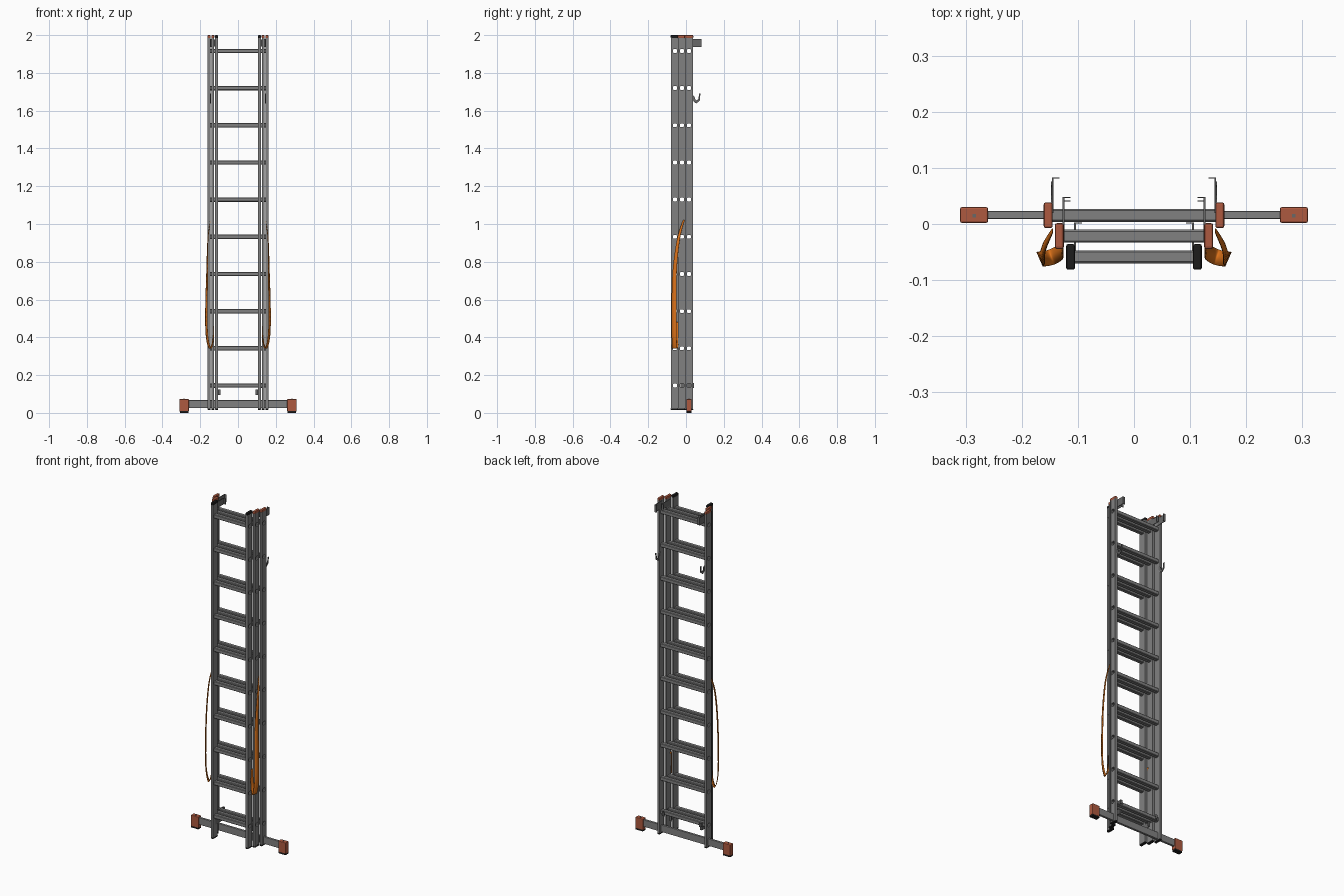
import bpy, bmesh
from mathutils import Vector

cube = bpy.data.objects.get("Cube")
if cube:
    bpy.data.objects.remove(cube, do_unlink=True)


def material(name, r, g, b):
    m = bpy.data.materials.new(name)
    m.use_nodes = True
    m.diffuse_color = (r, g, b, 1)
    m.node_tree.nodes["Principled BSDF"].inputs["Base Color"].default_value = (r, g, b, 1)
    return m


ALU = material("aluminium grey", 0.22, 0.22, 0.22)
STEEL = material("dark steel", 0.14, 0.14, 0.14)
RED = material("red brown plastic", 0.42, 0.10, 0.05)
BLACK = material("black rubber", 0.012, 0.012, 0.012)
ORANGE = material("orange webbing", 0.72, 0.17, 0.01)


def add_object(name, bm, mat):
    bmesh.ops.recalc_face_normals(bm, faces=bm.faces)
    mesh = bpy.data.meshes.new(name)
    bm.to_mesh(mesh)
    bm.free()
    mesh.materials.append(mat)
    ob = bpy.data.objects.new(name, mesh)
    bpy.context.collection.objects.link(ob)
    return ob


def box(bm, lo, hi):
    """Axis-aligned box between two corners."""
    lo, hi = Vector(lo), Vector(hi)
    verts = bmesh.ops.create_cube(bm, size=1)["verts"]
    for v in verts:
        v.co = (lo + hi) / 2 + v.co * (hi - lo)


def box_object(name, lo, hi, mat, bevel=0):
    bm = bmesh.new()
    box(bm, lo, hi)
    ob = add_object(name, bm, mat)
    if bevel:
        mod = ob.modifiers.new("bevel", "BEVEL")
        mod.width = bevel
        mod.segments = 2
    return ob


def mirrored(ob):
    """Mirror a part to the other side of the model."""
    ob.modifiers.new("mirror", "MIRROR").use_bisect_axis[0] = False
    return ob


RUNG_Z = [0.145 + 0.1968 * i for i in range(10)]
HALF = 0.0115          # half the outer size of a rung
BOTTOM, TOP = 0.02, 1.992


def stile(name, x, y):
    """Side rail with a square opening at each rung."""
    bm = bmesh.new()
    w, d, h = 0.0065, 0.0215, HALF - 0.0008
    box(bm, (x - w, y - d, BOTTOM), (x + w, y - h, TOP))
    box(bm, (x - w, y + h, BOTTOM), (x + w, y + d, TOP))
    starts = [BOTTOM] + [z + h for z in RUNG_Z]
    ends = [z - h for z in RUNG_Z] + [TOP]
    for a, b in zip(starts, ends):
        box(bm, (x - w, y - h, a), (x + w, y + h, b))
    # lips along both edges of the outer side
    for s in (-1, 1):
        edge = y + s * (d - 0.003)
        box(bm, (x + w - 0.001, edge - 0.003, BOTTOM), (x + w + 0.0012, edge + 0.003, TOP))
    mirrored(add_object(name, bm, ALU))


def square_ring(half, cut):
    a, b = half, half - cut
    return [(a, b), (b, a), (-b, a), (-a, b), (-a, -b), (-b, -a), (b, -a), (a, -b)]


def rungs(name, x, y):
    """Hollow square tubes, open at both ends."""
    bm = bmesh.new()
    end = x + 0.007
    for z in RUNG_Z:
        loops = []
        for sx, half in ((-end, HALF), (end, HALF), (end, HALF - 0.0015), (-end, HALF - 0.0015)):
            loops.append([bm.verts.new((sx, y + p, z + q)) for p, q in square_ring(half, 0.003)])
        for i in range(4):
            a, b = loops[i], loops[(i + 1) % 4]
            for k in range(8):
                bm.faces.new((a[k], a[k - 1], b[k - 1], b[k]))
    add_object(name, bm, ALU)


def cap(name, x, y, lo, hi, mat):
    mirrored(box_object(name, (x - 0.008, y - 0.023, lo), (x + 0.008, y + 0.023, hi), mat, 0.004))


# Three nested ladder sections
SECTIONS = (("back", 0.153, 0.0155, RED), ("middle", 0.133, -0.0215, RED), ("front", 0.113, -0.0585, BLACK))
for name, x, y, mat in SECTIONS:
    stile(name + "_stiles", x, y)
    rungs(name + "_rungs", x, y)
    cap(name + "_top_caps", x, y, 1.984, 2.0, mat)
    cap(name + "_bottom_caps", x, y, 0.015, 0.025, BLACK)

# Stabiliser bar with feet
box_object("stabiliser_bar", (-0.29, 0.009, 0.026), (0.29, 0.023, 0.067), ALU, 0.002)
mirrored(box_object("stabiliser_feet", (0.26, 0.002, 0.008), (0.31, 0.030, 0.073), RED, 0.003))
mirrored(box_object("foot_pads", (0.262, 0.003, 0.0), (0.308, 0.029, 0.010), BLACK))
mirrored(box_object("foot_bolts", (0.282, 0.012, 0.072), (0.288, 0.018, 0.0755), STEEL))


def guide(name, x, y0, y1, z, h):
    """Angle bracket: a plate running back with an inward flange."""
    bm = bmesh.new()
    box(bm, (x - 0.0015, y0, z - h), (x + 0.0015, y1, z + h))
    box(bm, (x - 0.012, y1 - 0.002, z - h), (x + 0.0015, y1, z + h))
    mirrored(add_object(name, bm, STEEL))


guide("back_guides", 0.145, 0.020, 0.083, 1.958, 0.022)
guide("middle_guides", 0.1255, -0.03, 0.048, 1.958, 0.018)
guide("middle_lower_guides", 0.1255, -0.03, 0.042, 0.145, 0.012)
guide("front_lower_guides", 0.105, -0.06, 0.003, 0.11, 0.015)

# Locking hooks on the back section
bm = bmesh.new()
outline = [(0.03, 1.685), (0.045, 1.675), (0.052, 1.652), (0.066, 1.662), (0.069, 1.69),
           (0.076, 1.69), (0.074, 1.655), (0.055, 1.638), (0.044, 1.645), (0.03, 1.665)]
face = bm.faces.new([bm.verts.new((0.144, y, z)) for y, z in outline])
new = bmesh.ops.extrude_face_region(bm, geom=[face])["geom"]
bmesh.ops.translate(bm, vec=(0.004, 0, 0), verts=[v for v in new if isinstance(v, bmesh.types.BMVert)])
mirrored(add_object("locking_hooks", bm, STEEL))

# Hanging straps: a flat band swept along a smooth path, widening as it drops
path = [Vector(p) for p in (
    (0.146, -0.012, 1.02), (0.160, -0.040, 0.92), (0.164, -0.060, 0.75), (0.168, -0.063, 0.55),
    (0.166, -0.063, 0.42), (0.154, -0.061, 0.35), (0.142, -0.057, 0.345), (0.130, -0.050, 0.40),
    (0.126, -0.045, 0.48))]
points = []
for i in range(len(path) - 1):
    p0, p1, p2 = path[max(i - 1, 0)], path[i], path[i + 1]
    p3 = path[min(i + 2, len(path) - 1)]
    for k in range(6):
        t = k / 6
        points.append(0.5 * (2 * p1 + (p2 - p0) * t + (2 * p0 - 5 * p1 + 4 * p2 - p3) * t * t
                             + (3 * p1 - p0 - 3 * p2 + p3) * t ** 3))
points.append(path[-1])
bm = bmesh.new()
previous = None
for i, p in enumerate(points):
    t = i / (len(points) - 1)
    width = 0.004 + 0.010 * min(1, 3 * t)
    across = Vector((0.6 * min(1, 1.5 * t) * (1 - t) * 2, 1, 0)).normalized() * width
    pair = [bm.verts.new(p - across), bm.verts.new(p + across)]
    if previous:
        bm.faces.new((previous[0], previous[1], pair[1], pair[0]))
    previous = pair
strap = add_object("straps", bm, ORANGE)
strap.data.polygons.foreach_set("use_smooth", [True] * len(strap.data.polygons))
strap.modifiers.new("thickness", "SOLIDIFY").thickness = 0.0015
mirrored(strap)
